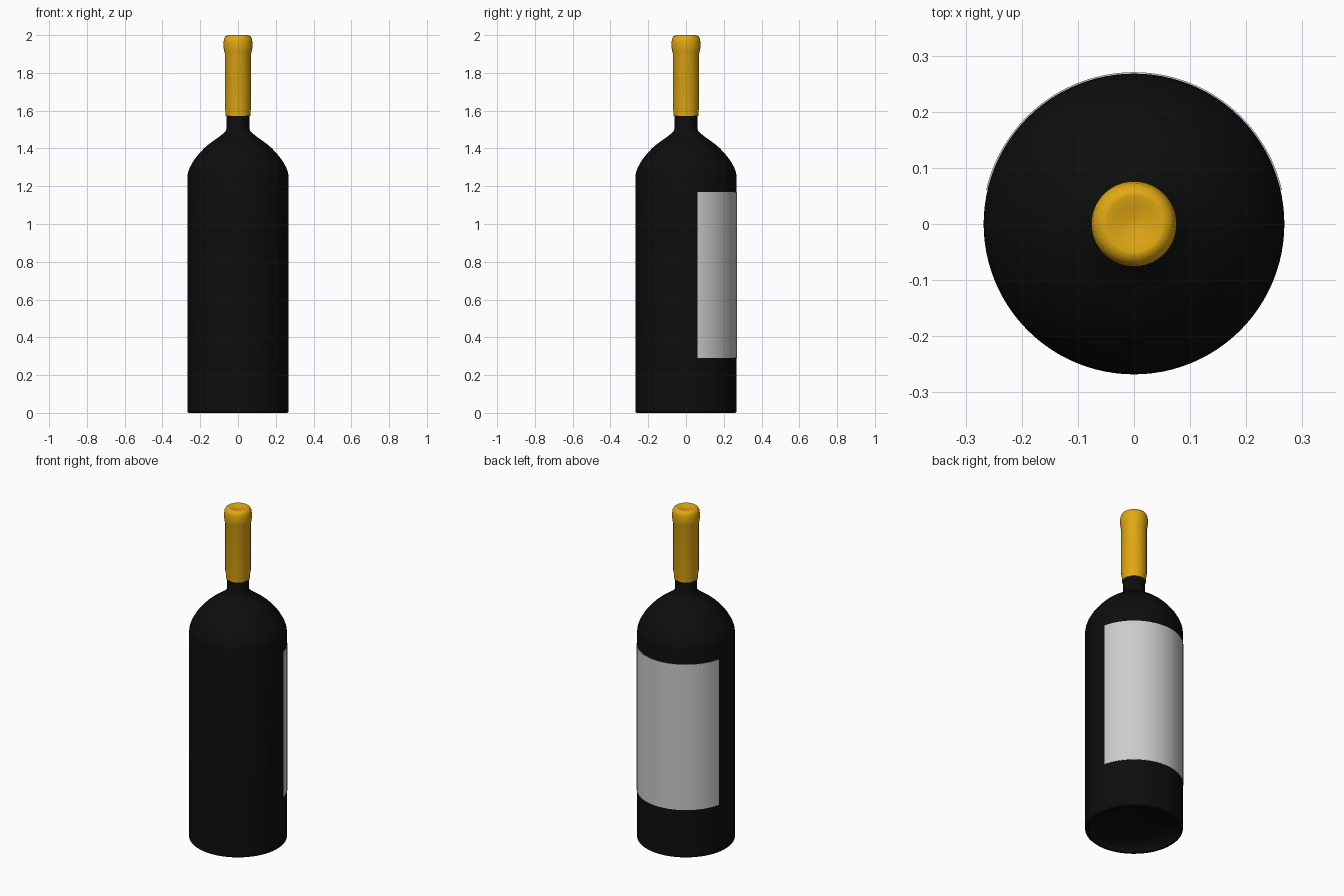
import bpy, bmesh, math

if "Cube" in bpy.data.objects:
    bpy.data.objects.remove(bpy.data.objects["Cube"])


def material(name, rgb):
    m = bpy.data.materials.new(name)
    m.diffuse_color = (*rgb, 1.0)
    m.use_nodes = True
    m.node_tree.nodes["Principled BSDF"].inputs["Base Color"].default_value = m.diffuse_color
    return m


def finish(name, bm, mat, angle=35):
    bmesh.ops.remove_doubles(bm, verts=bm.verts, dist=1e-5)
    bmesh.ops.recalc_face_normals(bm, faces=bm.faces)
    me = bpy.data.meshes.new(name)
    bm.to_mesh(me)
    bm.free()
    me.materials.append(mat)
    ob = bpy.data.objects.new(name, me)
    bpy.context.collection.objects.link(ob)
    bpy.ops.object.select_all(action='DESELECT')
    ob.select_set(True)
    bpy.context.view_layer.objects.active = ob
    bpy.ops.object.shade_smooth_by_angle(angle=math.radians(angle))
    return ob


def lathe(name, profile, mat, steps=96):
    """Spin a (radius, height) profile around the z axis."""
    bm = bmesh.new()
    vs = [bm.verts.new((r, 0, z)) for r, z in profile]
    es = [bm.edges.new(p) for p in zip(vs, vs[1:])]
    bmesh.ops.spin(bm, geom=vs + es, cent=(0, 0, 0), axis=(0, 0, 1),
                   angle=2 * math.pi, steps=steps)
    return finish(name, bm, mat)


glass = material("black glass", (0.004, 0.004, 0.004))
gold = material("gold foil", (0.75, 0.39, 0.006))
paper = material("label paper", (0.6, 0.6, 0.6))

# Glass bottle: domed punt underneath, straight body, round shoulder, neck
punt = [(0.25 * math.sin(a), 0.07 * math.cos(a))
        for a in (i * math.pi / 16 for i in range(9))]
lathe("bottle", punt + [
    (0.262, 0.0), (0.268, 0.006), (0.268, 1.25), (0.265, 1.272),
    (0.256, 1.298), (0.234, 1.337), (0.204, 1.375), (0.176, 1.404),
    (0.150, 1.426), (0.122, 1.446), (0.098, 1.463), (0.078, 1.479),
    (0.065, 1.493), (0.060, 1.508), (0.060, 1.60)], glass)

# Foil capsule with a rolled lip and a shallow dished top
lathe("foil_capsule", [
    (0.058, 1.572), (0.066, 1.572), (0.067, 1.60), (0.070, 1.615),
    (0.070, 1.905), (0.075, 1.92), (0.076, 1.94), (0.076, 1.965),
    (0.073, 1.982), (0.066, 1.994), (0.055, 2.0), (0.050, 2.0),
    (0.036, 1.997), (0.012, 1.991), (0.0, 1.990)], gold)

# Label: thin curved plate wrapped around the back half of the body
bm = bmesh.new()
n, start = 64, math.radians(13)
rows = []
for i in range(n + 1):
    a = start + (math.pi - 2 * start) * i / n
    rows.append([bm.verts.new((r * math.cos(a), r * math.sin(a), z))
                 for r, z in ((0.267, 0.29), (0.2705, 0.29),
                              (0.2705, 1.17), (0.267, 1.17))])
for p, q in zip(rows, rows[1:]):
    for k in range(4):
        bm.faces.new((p[k], q[k], q[(k + 1) % 4], p[(k + 1) % 4]))
bm.faces.new(rows[0])
bm.faces.new(rows[-1])
finish("label", bm, paper)
